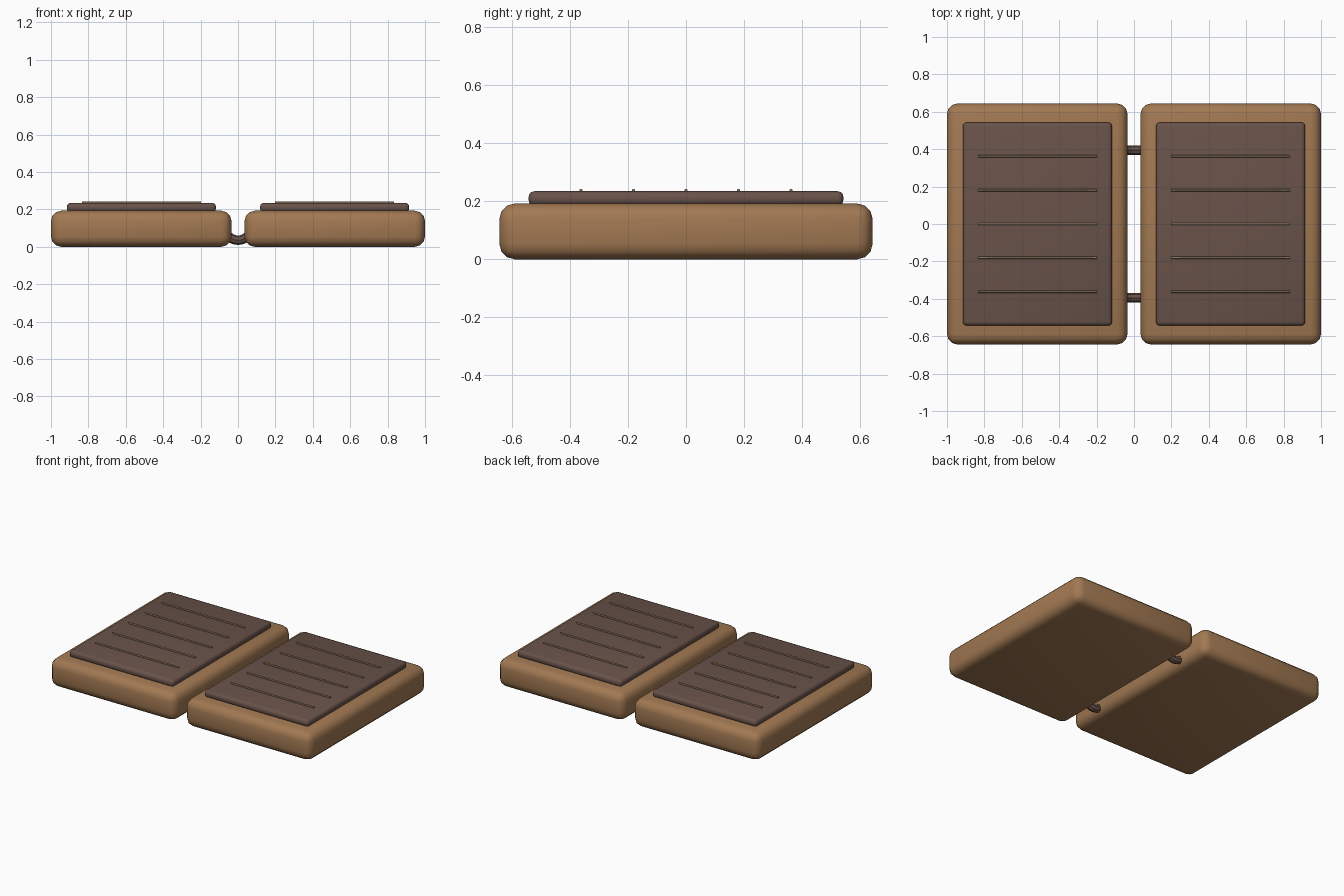
import bpy

if "Cube" in bpy.data.objects:
    bpy.data.objects.remove(bpy.data.objects["Cube"])


def material(name, rgb):
    m = bpy.data.materials.new(name)
    m.diffuse_color = (*rgb, 1)
    m.use_nodes = True
    m.node_tree.nodes["Principled BSDF"].inputs["Base Color"].default_value = m.diffuse_color
    return m


TAN = material("tan leather", (0.36, 0.19, 0.085))
BROWN = material("dark brown padding", (0.14, 0.085, 0.068))
THREAD = material("thread", (0.26, 0.18, 0.11))


def rounded_box(name, centre, size, radius, segments, mat):
    bpy.ops.mesh.primitive_cube_add(size=1, location=centre)
    ob = bpy.context.object
    ob.name = name
    ob.scale = size
    bpy.ops.object.transform_apply(location=False, rotation=False, scale=True)
    bev = ob.modifiers.new("rounding", "BEVEL")
    bev.width = radius
    bev.segments = segments
    bpy.ops.object.modifier_apply(modifier=bev.name)
    bpy.ops.object.shade_smooth_by_angle(angle=0.7)
    ob.data.materials.append(mat)
    return ob


def tube(name, points, radius, mat, resolution=2):
    cu = bpy.data.curves.new(name, "CURVE")
    cu.dimensions = "3D"
    cu.bevel_depth = radius
    cu.bevel_resolution = resolution
    cu.use_fill_caps = True
    sp = cu.splines.new("POLY")
    sp.points.add(len(points) - 1)
    for p, co in zip(sp.points, points):
        p.co = (*co, 1)
    sp.use_smooth = True
    cu.materials.append(mat)
    ob = bpy.data.objects.new(name, cu)
    bpy.context.collection.objects.link(ob)
    # turn the curve into a mesh
    bpy.ops.object.select_all(action="DESELECT")
    ob.select_set(True)
    bpy.context.view_layer.objects.active = ob
    bpy.ops.object.convert(target="MESH")


for side, s in (("left", -1), ("right", 1)):
    # thick outer slab and the raised pad on it
    rounded_box(side + "_slab", (s * 0.5175, 0, 0.0965),
                (0.965, 1.288, 0.193), 0.055, 3, TAN)
    rounded_box(side + "_pad", (s * 0.5165, 0, 0.21),
                (0.797, 1.086, 0.05), 0.02, 3, BROWN)
    # five stitched ribs across the pad
    for i in range(5):
        y = (i - 2) * 0.181
        tube(f"{side}_stitch_{i + 1}",
             [(s * 0.5165 - 0.318, y, 0.238), (s * 0.5165 + 0.318, y, 0.238)],
             0.006, THREAD, 1)

# two sagging links joining the slabs near the floor
for name, y in (("front_link", -0.395), ("back_link", 0.395)):
    pts = [(x, y, 0.035 + 8 * x * x) for x in
           [(i - 4) * 0.015 for i in range(9)]]
    tube(name, pts, 0.025, BROWN)
    bpy.ops.object.shade_smooth_by_angle(angle=0.7)
